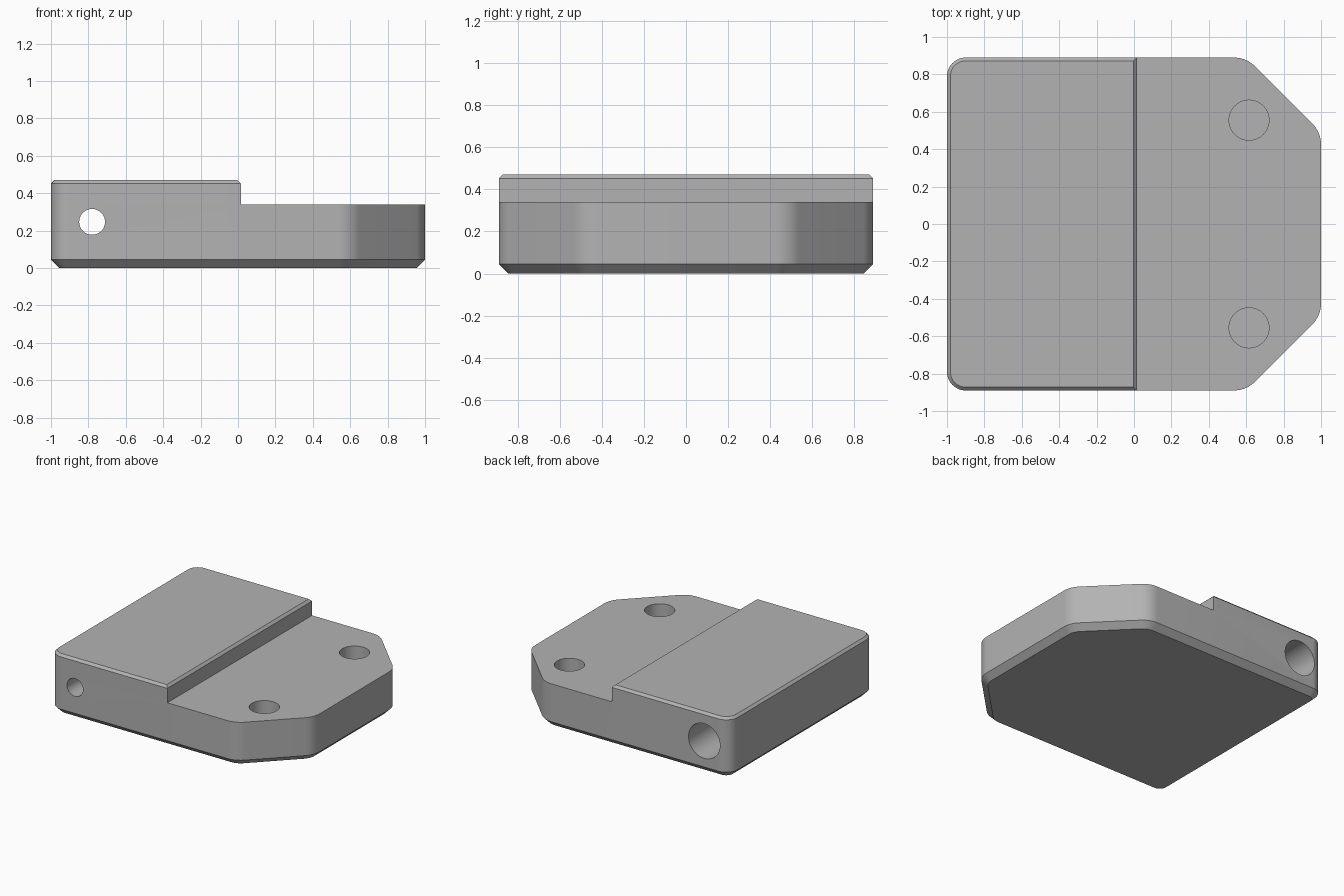
import bpy, bmesh
from math import cos, sin, pi, radians
from mathutils import Matrix, Vector

cube = bpy.data.objects.get("Cube")
if cube:
    bpy.data.objects.remove(cube, do_unlink=True)

grey = bpy.data.materials.new("plain grey")
grey.use_nodes = True
colour = (0.45, 0.45, 0.45, 1)
grey.diffuse_color = colour
grey.node_tree.nodes["Principled BSDF"].inputs["Base Color"].default_value = colour


def loft(name, rings):
    """Closed solid through rings with equal point counts."""
    bm = bmesh.new()
    loops = [[bm.verts.new(p) for p in ring] for ring in rings]
    n = len(loops[0])
    for a, b in zip(loops, loops[1:]):
        for i in range(n):
            j = (i + 1) % n
            bm.faces.new((a[i], a[j], b[j], b[i]))
    bm.faces.new(loops[0][::-1])
    bm.faces.new(loops[-1])
    bmesh.ops.recalc_face_normals(bm, faces=bm.faces)
    mesh = bpy.data.meshes.new(name)
    bm.to_mesh(mesh)
    bm.free()
    obj = bpy.data.objects.new(name, mesh)
    bpy.context.collection.objects.link(obj)
    mesh.materials.append(grey)
    return obj


def cylinder(name, start, end, radius, sides=64):
    start, end = Vector(start), Vector(end)
    turn = (end - start).to_track_quat('Z', 'Y').to_matrix()
    ring = [turn @ Vector((radius * cos(2 * pi * i / sides),
                           radius * sin(2 * pi * i / sides), 0)) for i in range(sides)]
    return loft(name, [[p + c for p in ring] for c in (start, end)])


# Plan outline: rounded corners given as centre x, centre y, radius, start and end angle
CORNERS = [(0.84, 0.424, 0.16, 0, 45), (0.534, 0.73, 0.16, 45, 90),
           (-0.9, 0.79, 0.1, 90, 180)]


def outline(inset, z, steps=10):
    half = []
    for cx, cy, r, a0, a1 in CORNERS:
        for i in range(steps + 1):
            a = radians(a0 + (a1 - a0) * i / steps)
            half.append((cx + (r - inset) * cos(a), cy + (r - inset) * sin(a), z))
    return half + [(x, -y, z) for x, y, z in reversed(half)]


# Body with chamfered bottom and top edges
STEP, TOP = 0.34, 0.47
body = loft("body", [outline(0.045, 0), outline(0, 0.045),
                     outline(0, TOP - 0.018), outline(0.018, TOP)])

# Cutter for the lower shelf, also chamfering the raised block's inner edge
profile = [(0.015, STEP), (0.015, TOP - 0.018), (-0.033, TOP + 0.03),
           (1.2, TOP + 0.03), (1.2, STEP)]
cutters = [loft("shelf_cutter", [[(x, y, z) for x, z in profile] for y in (-1, 1)])]

# Blind round pockets in the shelf
for side, y in (("left", 0.555), ("right", -0.555)):
    cutters.append(cylinder(side + "_pocket_cutter", (0.615, y, 0.14), (0.615, y, 0.6), 0.107))

# Stepped bore from front to back
BX, BZ = -0.78, 0.247
cutters.append(cylinder("wide_bore_cutter", (BX, -0.65, BZ), (BX, 1.1, BZ), 0.135))
cutters.append(cylinder("narrow_bore_cutter", (BX, -1.1, BZ), (BX, 0, BZ), 0.069))

for cutter in cutters:
    cutter.hide_render = True
    cutter.display_type = 'WIRE'
    mod = body.modifiers.new(cutter.name, 'BOOLEAN')
    mod.operation = 'DIFFERENCE'
    mod.solver = 'EXACT'
    mod.object = cutter

# Apply the cuts, remove the helpers, then smooth the rounded walls
bpy.ops.object.select_all(action='DESELECT')
body.select_set(True)
bpy.context.view_layer.objects.active = body
for mod in list(body.modifiers):
    bpy.ops.object.modifier_apply(modifier=mod.name)
for cutter in cutters:
    bpy.data.objects.remove(cutter, do_unlink=True)
bpy.ops.object.shade_smooth_by_angle(angle=radians(25))
